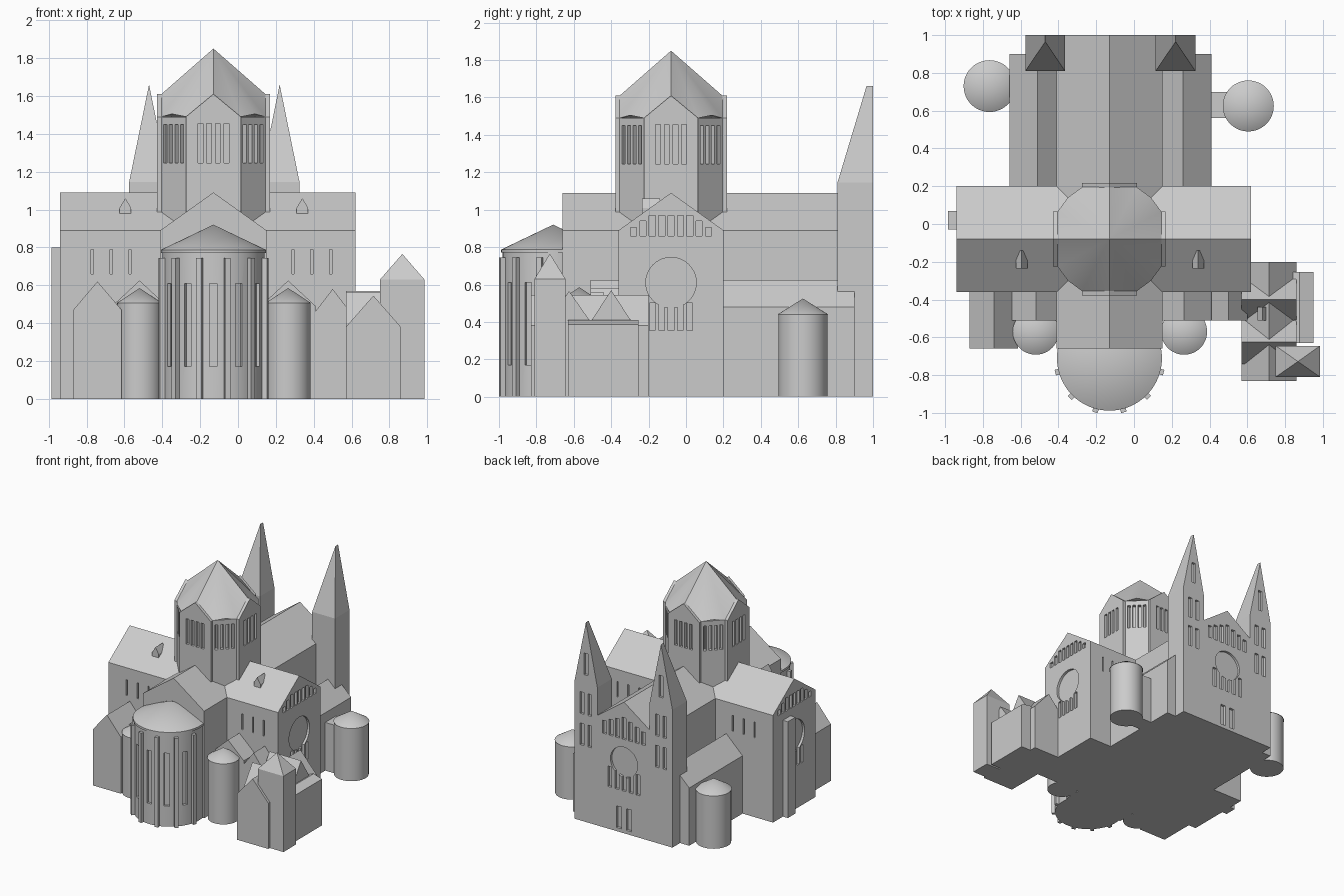
import bpy, bmesh, math
from mathutils import Matrix, Vector

if "Cube" in bpy.data.objects:
    bpy.data.objects.remove(bpy.data.objects["Cube"])

stone = bpy.data.materials.new("pale_stone")
stone.diffuse_color = (0.6, 0.6, 0.6, 1)
stone.use_nodes = True
stone.node_tree.nodes["Principled BSDF"].inputs["Base Color"].default_value = stone.diffuse_color


def finish(name, bm):
    bmesh.ops.recalc_face_normals(bm, faces=bm.faces[:])
    me = bpy.data.meshes.new(name)
    bm.to_mesh(me)
    bm.free()
    me.materials.append(stone)
    ob = bpy.data.objects.new(name, me)
    bpy.context.collection.objects.link(ob)
    return ob


def hull(name, pts, m=Matrix()):
    # convex solid from corner points
    bm = bmesh.new()
    for p in pts:
        bm.verts.new(m @ Vector(p))
    bmesh.ops.convex_hull(bm, input=bm.verts[:])
    bmesh.ops.dissolve_limit(bm, angle_limit=0.01, verts=bm.verts[:], edges=bm.edges[:])
    return finish(name, bm)


def box_pts(x0, x1, y0, y1, z0, z1):
    return [(x, y, z) for x in (x0, x1) for y in (y0, y1) for z in (z0, z1)]


def house(name, x0, x1, y0, y1, eave, ridge, axis='y', z0=0, m=Matrix()):
    # block with a gabled roof, ridge running along the axis
    pts = box_pts(x0, x1, y0, y1, z0, eave)
    if axis == 'y':
        pts += [((x0 + x1) / 2, y, ridge) for y in (y0, y1)]
    else:
        pts += [(x, (y0 + y1) / 2, ridge) for x in (x0, x1)]
    return hull(name, pts, m)


def smooth(ob, angle=30):
    bpy.ops.object.select_all(action='DESELECT')
    ob.select_set(True)
    bpy.context.view_layer.objects.active = ob
    bpy.ops.object.shade_smooth_by_angle(angle=math.radians(angle))


def cone(name, x, y, r0, r1, z0, z1, n=48):
    bm = bmesh.new()
    bmesh.ops.create_cone(bm, cap_ends=True, segments=n, radius1=r0, radius2=r1, depth=z1 - z0,
                          matrix=Matrix.Translation((x, y, (z0 + z1) / 2)))
    return finish(name, bm)


def turret(name, x, y, r, eave, top):
    smooth(cone(name + "_wall", x, y, r - 0.004, r - 0.004, 0, eave))
    smooth(cone(name + "_roof", x, y, r, 0, eave, top))


def frame(x, y, deg):
    # wall frame: local x along the wall, local +y outward (0 degrees faces +y)
    return Matrix.Translation((x, y, 0)) @ Matrix.Rotation(math.radians(deg), 4, 'Z')


def cut(host, cutter):
    mod = host.modifiers.new("openings", 'BOOLEAN')
    mod.operation, mod.solver, mod.object = 'DIFFERENCE', 'EXACT', cutter
    bpy.context.view_layer.update()
    me = bpy.data.meshes.new_from_object(host.evaluated_get(bpy.context.evaluated_depsgraph_get()))
    host.modifiers.clear()
    host.data = me
    bpy.data.objects.remove(cutter)


def slots(host, m, items, d=0.02):
    # recessed windows, each (offset, width, bottom, top)
    bm = bmesh.new()
    for u, w, z0, z1 in items:
        s = Matrix.Diagonal((w, d + 0.02, z1 - z0, 1))
        bmesh.ops.create_cube(bm, size=1, matrix=m @ Matrix.Translation((u, (0.02 - d) / 2, (z0 + z1) / 2)) @ s)
    cut(host, finish("cutter", bm))


def rose(host, m, z, r, d=0.02):
    bm = bmesh.new()
    bmesh.ops.create_cone(bm, cap_ends=True, segments=40, radius1=r, radius2=r, depth=d + 0.02,
                          matrix=m @ Matrix.Translation((0, (0.02 - d) / 2, z)) @ Matrix.Rotation(math.pi / 2, 4, 'X'))
    cut(host, finish("cutter", bm))


CX, CY = -0.13, -0.08

# nave, choir and transept
nave = house("nave", -0.41, 0.15, -0.1, 1.0, 0.89, 1.09)
choir = house("choir", -0.41, 0.15, -0.66, 0, 0.89, 1.09)
transept = house("transept", -0.94, 0.62, -0.36, 0.20, 0.89, 1.09, 'x')
for x, deg in ((0.62, -90), (-0.94, 90)):
    f = frame(x, CY, deg)
    slots(transept, f, [(i * 0.05, 0.033, 0.86, min(0.97, 1.06 - 0.714 * (abs(i * 0.05) + 0.017)))
                        for i in range(-4, 5)])
    rose(transept, f, 0.61, 0.135)
    slots(transept, f, [(i * 0.05, 0.03, 0.355, 0.5) for i in range(-2, 3)])
for y, deg in ((-0.36, 180), (0.20, 0)):
    for x in (0.39, -0.67):
        slots(transept, frame(x, y, deg), [(i * 0.1, 0.012, 0.66, 0.79) for i in (-1, 0, 1)])
hull("end_buttress", box_pts(-0.985, -0.93, -0.03, 0.07, 0, 0.8))

# nave end wall with rose and window rows
f = frame(CX, 1.0, 0)
slots(nave, f, [(i * 0.06, 0.035, 0.78, 0.96 - 0.4 * abs(i * 0.06)) for i in range(-3, 4)])
rose(nave, f, 0.59, 0.125)
slots(nave, f, [(i * 0.065, 0.035, 0.35, 0.52) for i in range(-2, 3)])
slots(nave, f, [(u, 0.045, 0.03, 0.21) for u in (-0.045, 0.045)])

# twin towers with spires
for side, x in (("left", -0.47), ("right", 0.22)):
    t = hull(side + "_spire_tower", box_pts(x - 0.105, x + 0.105, 0.81, 1.0, 0, 1.145)
             + [(x, 1.0, 1.66), (x, 0.965, 1.66)])
    slots(t, frame(x, 1.0, 0), [(u, 0.035, z, z + 0.18) for u in (-0.035, 0.035) for z in (0.63, 0.89)]
          + [(0, 0.035, 1.22, 1.40)])

# side aisles
house("left_aisle", -0.66, -0.36, 0.1, 0.9, 0.48, 0.625)
house("right_aisle", 0.11, 0.41, 0.1, 0.9, 0.48, 0.625)

# crossing tower: octagon drum with gabled bays
A, B = 0.275, 0.145
octo = [(sx * p, sy * q) for p, q in ((A, B), (B, A)) for sx in (-1, 1) for sy in (-1, 1)]
drum = hull("crossing_drum", [(CX + x, CY + y, z) for x, y in octo for z in (0.8, 1.49)])
r_diag = (A + B) / math.sqrt(2)
for k in range(4):
    a = math.radians(45 + 90 * k)
    slots(drum, frame(CX - r_diag * math.sin(a), CY + r_diag * math.cos(a), 45 + 90 * k),
          [((i - 1.5) * 0.042, 0.024, 1.245, 1.45) for i in range(4)], 0.03)
    m = frame(CX, CY, 90 * k)
    bay = house("crossing_bay_%d" % (k + 1), -B, B, 0.22, 0.298, 1.49, 1.61, 'y', 0.98, m)
    slots(bay, m @ Matrix.Translation((0, 0.298, 0)),
          [((i - 1.5) * 0.046, 0.026, 1.245, 1.455) for i in range(4)], 0.03)

# folded crossing roof
bm = bmesh.new()
top = bm.verts.new((CX, CY, 1.85))
foot = bm.verts.new((CX, CY, 1.48))
ring = []
for k in range(4):
    m = frame(CX, CY, 90 * k)
    for p in ((B, A, 1.49), (0, 0.28, 1.605), (-B, A, 1.49), (-0.22, 0.22, 1.505)):
        ring.append(bm.verts.new(m @ Vector(p)))
for i, v in enumerate(ring):
    w = ring[(i + 1) % len(ring)]
    bm.faces.new((top, v, w))
    bm.faces.new((foot, w, v))
smooth(finish("crossing_roof", bm), 50)

# main apse with windows and buttresses
AY = -0.71
apse = cone("apse_wall", CX, AY, 0.27, 0.27, 0, 0.78, 64)
for deg in (-60, -30, 0, 30, 60):
    a = math.radians(deg)
    slots(apse, frame(CX + 0.27 * math.sin(a), AY - 0.27 * math.cos(a), 180 + deg), [(0, 0.04, 0.17, 0.61)])
smooth(apse)
smooth(cone("apse_cornice", CX, AY, 0.278, 0.278, 0.77, 0.787, 64))
smooth(cone("apse_roof", CX, AY, 0.278, 0, 0.787, 0.92, 64))
for k in range(6):
    hull("apse_buttress_%d" % (k + 1), box_pts(-0.015, 0.015, 0.25, 0.297, 0, 0.745),
         frame(CX, AY, 105 + 30 * k))

# small apses and chapels beside the choir
for side, x in (("left", -0.52), ("right", 0.265)):
    turret(side + "_small_apse", x, -0.57, 0.122, 0.505, 0.585)
    house(side + "_chapel", x - 0.145, x + 0.145, -0.51, -0.3, 0.49, 0.625)
house("far_right_chapel", 0.40, 0.60, -0.51, -0.3, 0.45, 0.58)
house("left_side_house", -0.87, -0.615, -0.66, -0.3, 0.47, 0.62)

# round stair towers
turret("left_round_tower", -0.765, 0.73, 0.137, 0.44, 0.525)
turret("right_round_tower", 0.605, 0.625, 0.135, 0.44, 0.525)
hull("round_tower_link", box_pts(0.38, 0.55, 0.56, 0.70, 0, 0.40))

# annex with cross gables, lean-to and square turret
house("annex", 0.57, 0.86, -0.83, -0.2, 0.38, 0.545)
house("annex_gable_front", 0.57, 0.86, -0.74, -0.51, 0.40, 0.565, 'x')
house("annex_gable_back", 0.57, 0.86, -0.51, -0.29, 0.40, 0.57, 'x')
house("annex_dormer", 0.655, 0.705, -0.51, -0.44, 0.52, 0.56, 'y', 0.4)
hull("annex_side_wing", box_pts(0.80, 0.95, -0.63, -0.255, 0, 0.385)
     + [(0.875, y, 0.41) for y in (-0.63, -0.255)])
hull("annex_turret", box_pts(0.75, 0.985, -0.81, -0.645, 0, 0.63) + [(0.868, -0.728, 0.765)])

# roof dormers on the transept
for side, x in (("left", -0.595), ("right", 0.34)):
    house(side + "_dormer", x - 0.03, x + 0.03, -0.235, -0.14, 1.01, 1.06, 'y', 0.95)
